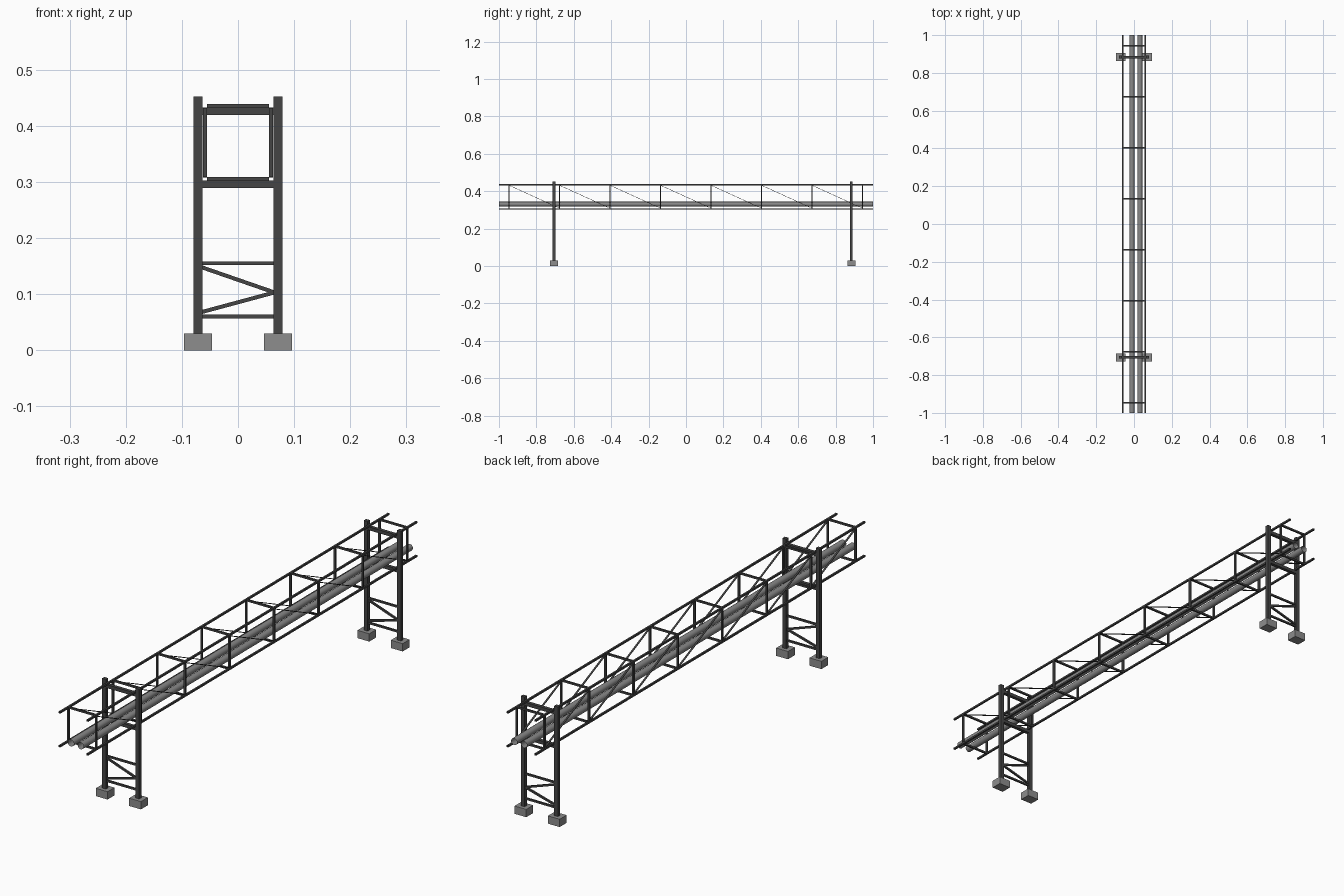
import bpy
import bmesh
from mathutils import Vector, Matrix

if "Cube" in bpy.data.objects:
    bpy.data.objects.remove(bpy.data.objects["Cube"])


def make_material(name, value):
    mat = bpy.data.materials.new(name)
    mat.use_nodes = True
    colour = (value, value, value, 1)
    mat.diffuse_color = colour
    mat.node_tree.nodes["Principled BSDF"].inputs["Base Color"].default_value = colour
    return mat


STEEL = make_material("dark steel", 0.06)
PIPE = make_material("pipe grey", 0.25)
CONCRETE = make_material("concrete grey", 0.27)


def finish(bm, name, mat):
    mesh = bpy.data.meshes.new(name)
    bm.to_mesh(mesh)
    bm.free()
    mesh.materials.append(mat)
    obj = bpy.data.objects.new(name, mesh)
    bpy.context.collection.objects.link(obj)
    return obj


def box(name, centre, size, mat=STEEL):
    bm = bmesh.new()
    bmesh.ops.create_cube(bm, size=1)
    bmesh.ops.scale(bm, vec=size, verts=bm.verts)
    bmesh.ops.translate(bm, vec=centre, verts=bm.verts)
    return finish(bm, name, mat)


def bar(name, start, end, side, width, thick):
    """Flat bar from start to end; width runs along the side axis."""
    start, end, side = Vector(start), Vector(end), Vector(side)
    along = (end - start).normalized()
    frame = Matrix((side, along, side.cross(along))).transposed().to_4x4()
    bm = bmesh.new()
    bmesh.ops.create_cube(bm, size=1)
    bmesh.ops.scale(bm, vec=(width, (end - start).length, thick), verts=bm.verts)
    bmesh.ops.transform(bm, matrix=Matrix.Translation((start + end) / 2) @ frame,
                        verts=bm.verts)
    return finish(bm, name, STEEL)


def open_tube(name, x, z, radius, sides, mat, turn=0.0):
    """Open-ended tube running the whole length of the bridge."""
    bm = bmesh.new()
    bmesh.ops.create_cone(bm, cap_ends=False, segments=sides, radius1=radius,
                          radius2=radius, depth=2,
                          matrix=Matrix.Translation((x, 0, z))
                          @ Matrix.Rotation(1.570796, 4, 'X')
                          @ Matrix.Rotation(turn, 4, 'Z'))
    return finish(bm, name, mat)


# Truss dimensions
SECTION = 0.007
TRUSS_X = 0.059
LOW, HIGH = 0.3055, 0.4355
PANELS = 7
posts = [-0.946 + 0.27 * i for i in range(PANELS + 1)]

# Truss sides: chords, posts and flat diagonals
for side, sx in (("left", 1), ("right", -1)):
    x = sx * TRUSS_X
    for level, z in (("lower", LOW), ("upper", HIGH)):
        open_tube(f"{side}_{level}_chord", x, z, SECTION * 0.7071, 4, STEEL, 0.785398)
    for i, y in enumerate(posts):
        box(f"{side}_post_{i}", (x, y, (LOW + HIGH) / 2),
            (SECTION, SECTION, HIGH - LOW - SECTION))
    for i in range(PANELS):
        bar(f"{side}_diagonal_{i}", (x, posts[i], HIGH - SECTION / 2),
            (x, posts[i + 1], LOW + SECTION / 2), (1, 0, 0), SECTION, 0.002)

# Cross members between the truss sides
for i, y in enumerate(posts):
    for level, z in (("lower", LOW), ("upper", HIGH)):
        box(f"{level}_cross_member_{i}", (0, y, z),
            (2 * TRUSS_X - SECTION, SECTION, SECTION))

# Pipes carried by the bridge
for name, x in (("right_pipe", -0.011), ("left_pipe", 0.031)):
    pipe = open_tube(name, x, 0.331, 0.013, 16, PIPE)
    for poly in pipe.data.polygons:
        poly.use_smooth = True

# Support trestles
COLUMN_X = 0.071
INNER = 0.063
for label, y in (("front", -0.706), ("back", 0.884)):
    for side, sx in (("left", 1), ("right", -1)):
        box(f"{label}_{side}_footing", (sx * COLUMN_X, y, 0.015),
            (0.05, 0.042, 0.03), CONCRETE)
        box(f"{label}_{side}_column", (sx * COLUMN_X, y, 0.241), (0.016, 0.014, 0.422))
    for level, z in (("lower", 0.296), ("upper", 0.426)):
        box(f"{label}_{level}_beam", (0, y, z), (2 * INNER, 0.013, 0.013))
    for level, z in (("lower", 0.06), ("upper", 0.155)):
        box(f"{label}_{level}_strut", (0, y, z), (2 * INNER, SECTION, SECTION))
    for level, z in (("lower", 0.068), ("upper", 0.148)):
        bar(f"{label}_{level}_brace", (-INNER - 0.002, y, z), (INNER + 0.002, y, 0.103),
            (0, 1, 0), SECTION, SECTION)
